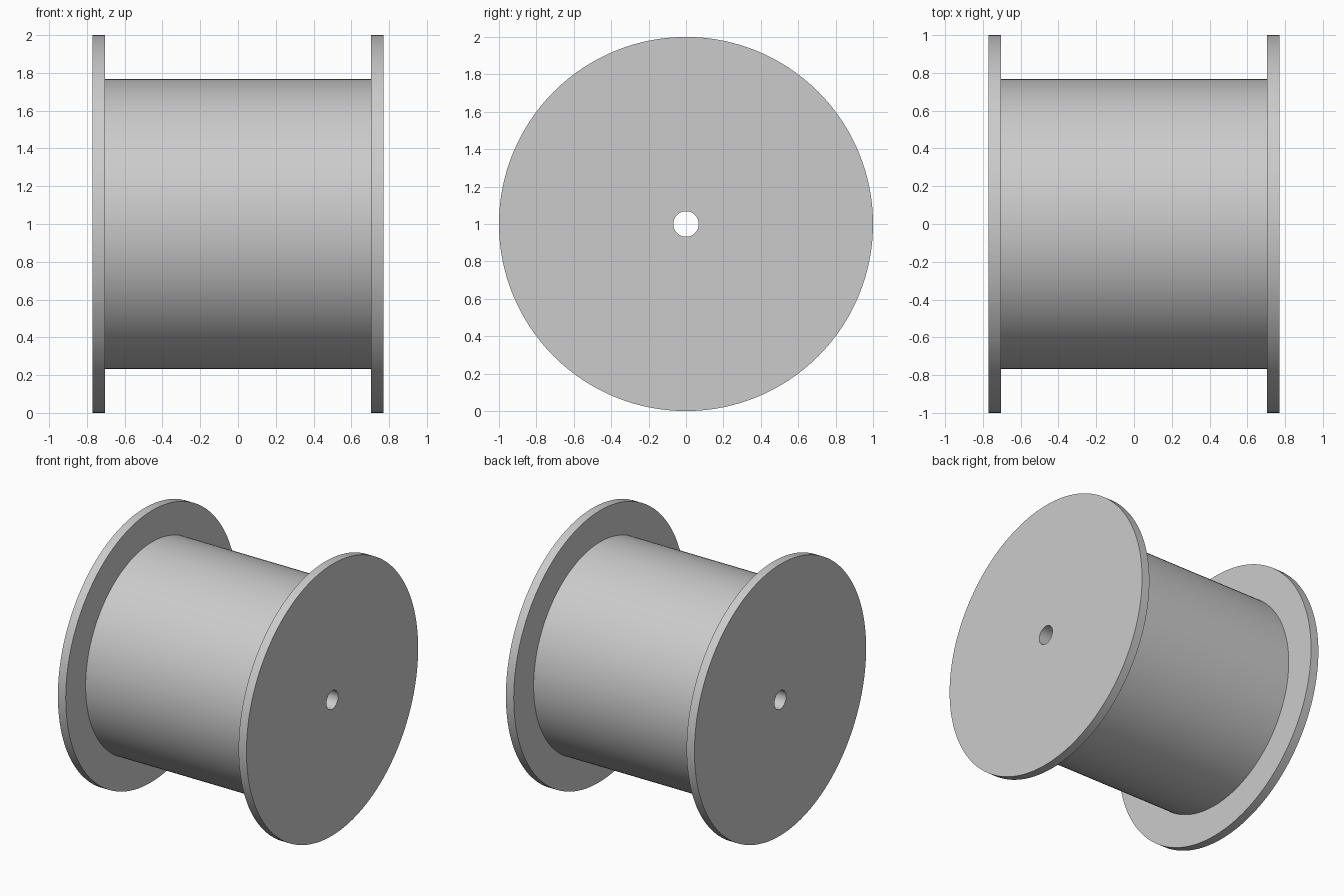
import bpy, bmesh, math
from mathutils import Vector

cube = bpy.data.objects.get("Cube")
if cube:
    bpy.data.objects.remove(cube, do_unlink=True)

SEGMENTS = 128
CENTRE = Vector((0, 0, 1))
FLANGE_R, BARREL_R, BORE_R = 1.0, 0.768, 0.068
OUTER_X, INNER_X = 0.769, 0.705

# Plain grey
grey = bpy.data.materials.new("light_grey")
grey.use_nodes = True
colour = (0.6, 0.6, 0.6, 1)
grey.diffuse_color = colour
grey.node_tree.nodes["Principled BSDF"].inputs["Base Color"].default_value = colour

# Half profile (x along the axle, radius), mirrored to the other flange
half = [(OUTER_X, BORE_R), (OUTER_X, FLANGE_R), (INNER_X, FLANGE_R), (INNER_X, BARREL_R)]
profile = half + [(-x, r) for x, r in reversed(half)]

# Spool: two flanges, barrel and through bore, revolved about the axle
bm = bmesh.new()
verts = [bm.verts.new(CENTRE + Vector((x, 0, r))) for x, r in profile]
edges = [bm.edges.new((v, verts[(i + 1) % len(verts)])) for i, v in enumerate(verts)]
bmesh.ops.spin(bm, geom=verts + edges, cent=CENTRE, axis=(1, 0, 0),
               angle=math.tau, steps=SEGMENTS, use_merge=False)
bmesh.ops.remove_doubles(bm, verts=bm.verts[:], dist=0.0001)
bmesh.ops.recalc_face_normals(bm, faces=bm.faces[:])
mesh = bpy.data.meshes.new("cable_spool")
bm.to_mesh(mesh)
bm.free()
mesh.materials.append(grey)

spool = bpy.data.objects.new("cable_spool", mesh)
bpy.context.collection.objects.link(spool)
bpy.ops.object.select_all(action='DESELECT')
spool.select_set(True)
bpy.context.view_layer.objects.active = spool
bpy.ops.object.shade_smooth_by_angle(angle=math.radians(30))
